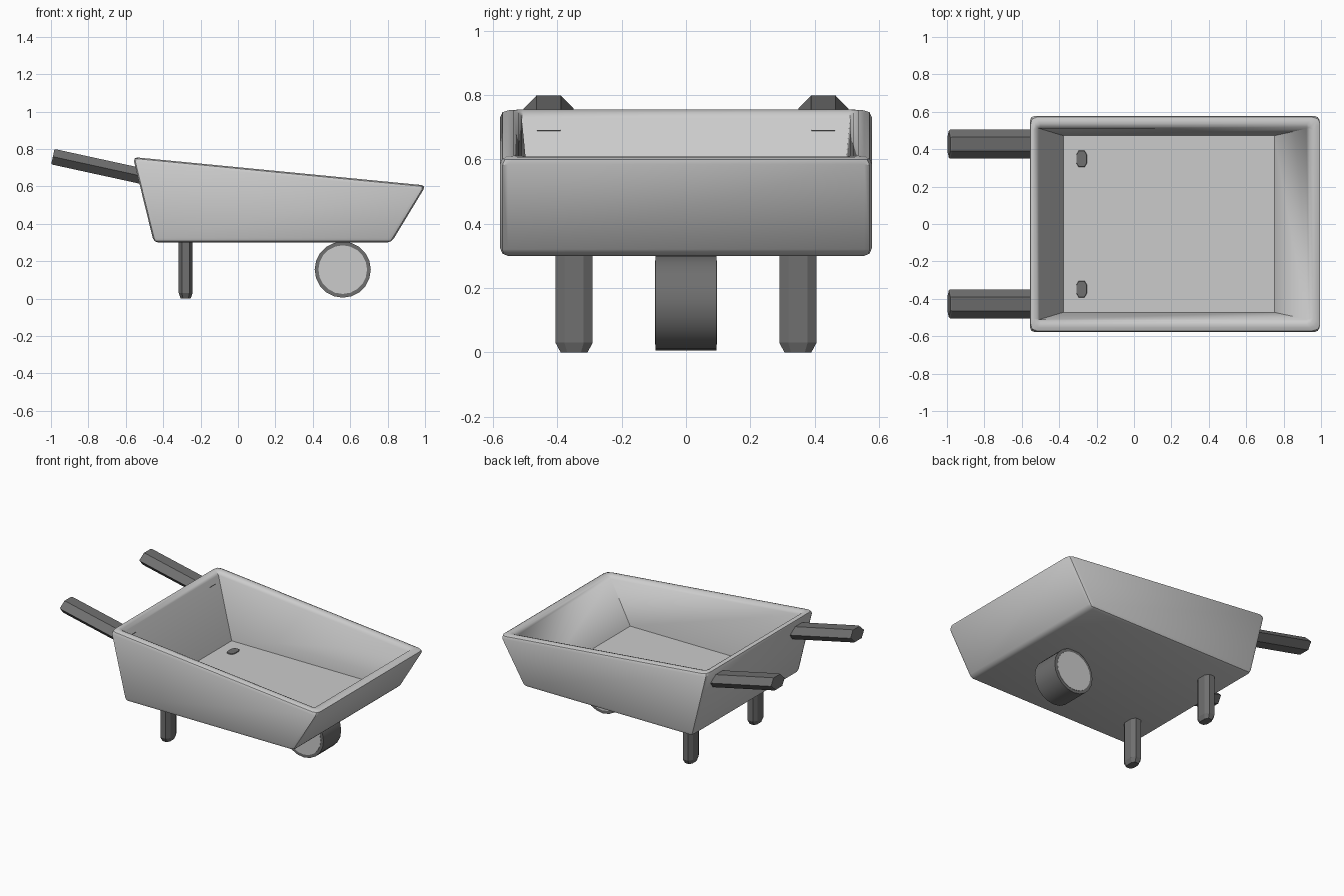
import bpy, bmesh, math
from mathutils import Matrix, Vector

if "Cube" in bpy.data.objects:
    bpy.data.objects.remove(bpy.data.objects["Cube"])

dark = bpy.data.materials.new("dark_grey")
dark.diffuse_color = (0.16, 0.16, 0.16, 1)
dark.use_nodes = True
dark.node_tree.nodes["Principled BSDF"].inputs["Base Color"].default_value = dark.diffuse_color


def finish(name, bm, mat=None, smooth=None):
    bmesh.ops.recalc_face_normals(bm, faces=bm.faces)
    me = bpy.data.meshes.new(name)
    bm.to_mesh(me)
    bm.free()
    ob = bpy.data.objects.new(name, me)
    bpy.context.collection.objects.link(ob)
    if mat:
        me.materials.append(mat)
    if smooth:
        bpy.ops.object.select_all(action='DESELECT')
        ob.select_set(True)
        bpy.context.view_layer.objects.active = ob
        bpy.ops.object.shade_smooth_by_angle(angle=math.radians(smooth))
    return ob


def loft(bm, rings):
    """Skin equal-length rings of points and cap both ends."""
    vr = [[bm.verts.new(p) for p in r] for r in rings]
    n = len(vr[0])
    for a, b in zip(vr, vr[1:]):
        for i in range(n):
            j = (i + 1) % n
            bm.faces.new((a[i], a[j], b[j], b[i]))
    bm.faces.new(vr[0])
    bm.faces.new(vr[-1])
    return vr


# Tub: outer bottom, outer rim, inner rim and inner floor
def rect(x0, x1, y, z0, z1):
    return [(x0, -y, z0), (x1, -y, z1), (x1, y, z1), (x0, y, z0)]


bm = bmesh.new()
rings = loft(bm, [rect(-0.45, 0.82, 0.578, 0.30, 0.30),
                  rect(-0.562, 1.005, 0.578, 0.757, 0.605),
                  rect(-0.512, 0.935, 0.513, 0.752, 0.612),
                  rect(-0.378, 0.75, 0.472, 0.33, 0.33)])
inner = set(rings[3])
edges = [e for e in bm.edges if not inner & set(e.verts)]
bmesh.ops.bevel(bm, geom=edges, offset=0.024, segments=2, profile=0.5,
                affect='EDGES', clamp_overlap=True)
finish("tub", bm, smooth=40)


# Bars: chamfered cross-section swept along local z with narrowed ends
def bar(name, section, length, cap, shrink, matrix, smooth=None):
    bm = bmesh.new()
    h = length / 2
    loft(bm, [[(x * s, y * s, z) for x, y in section]
              for z, s in ((-h, shrink), (-h + cap, 1), (h - cap, 1), (h, shrink))])
    bmesh.ops.transform(bm, matrix=matrix, verts=bm.verts)
    finish(name, bm, dark, smooth)


leg_section = [(-0.037, -0.03), (-0.02, -0.058), (0.02, -0.058), (0.037, -0.03),
               (0.037, 0.03), (0.02, 0.058), (-0.02, 0.058), (-0.037, 0.03)]
grip_section = [(0, -0.078), (0.042, -0.038), (0.042, 0.038),
                (0, 0.078), (-0.042, 0.038), (-0.042, -0.038)]

start, end = Vector((-0.99, 0, 0.759)), Vector((-0.50, 0, 0.652))
axis = end - start
tilt = Matrix.Rotation(math.atan2(axis.x, axis.z), 4, 'Y')
for side, s in (("left", 1), ("right", -1)):
    bar("leg_" + side, leg_section, 0.335, 0.03, 0.72,
        Matrix.Translation((-0.28, s * 0.348, 0.1675)))
    mid = (start + end) / 2 + Vector((0, s * 0.427, 0))
    bar("handle_" + side, grip_section, axis.length, 0.008, 0.93,
        Matrix.Translation(mid) @ tilt)


# Wheel: dark tyre with a light hub disc on each side
def disc(name, radius, depth, sides, mat=None):
    bm = bmesh.new()
    bmesh.ops.create_cone(bm, cap_ends=True, segments=sides, radius1=radius,
                          radius2=radius, depth=depth,
                          matrix=Matrix.Translation((0.56, 0, 0.155))
                          @ Matrix.Rotation(math.pi / 2, 4, 'X'))
    finish(name, bm, mat, 40)


disc("tyre", 0.15, 0.19, 20, dark)
disc("hub", 0.13, 0.194, 20)
